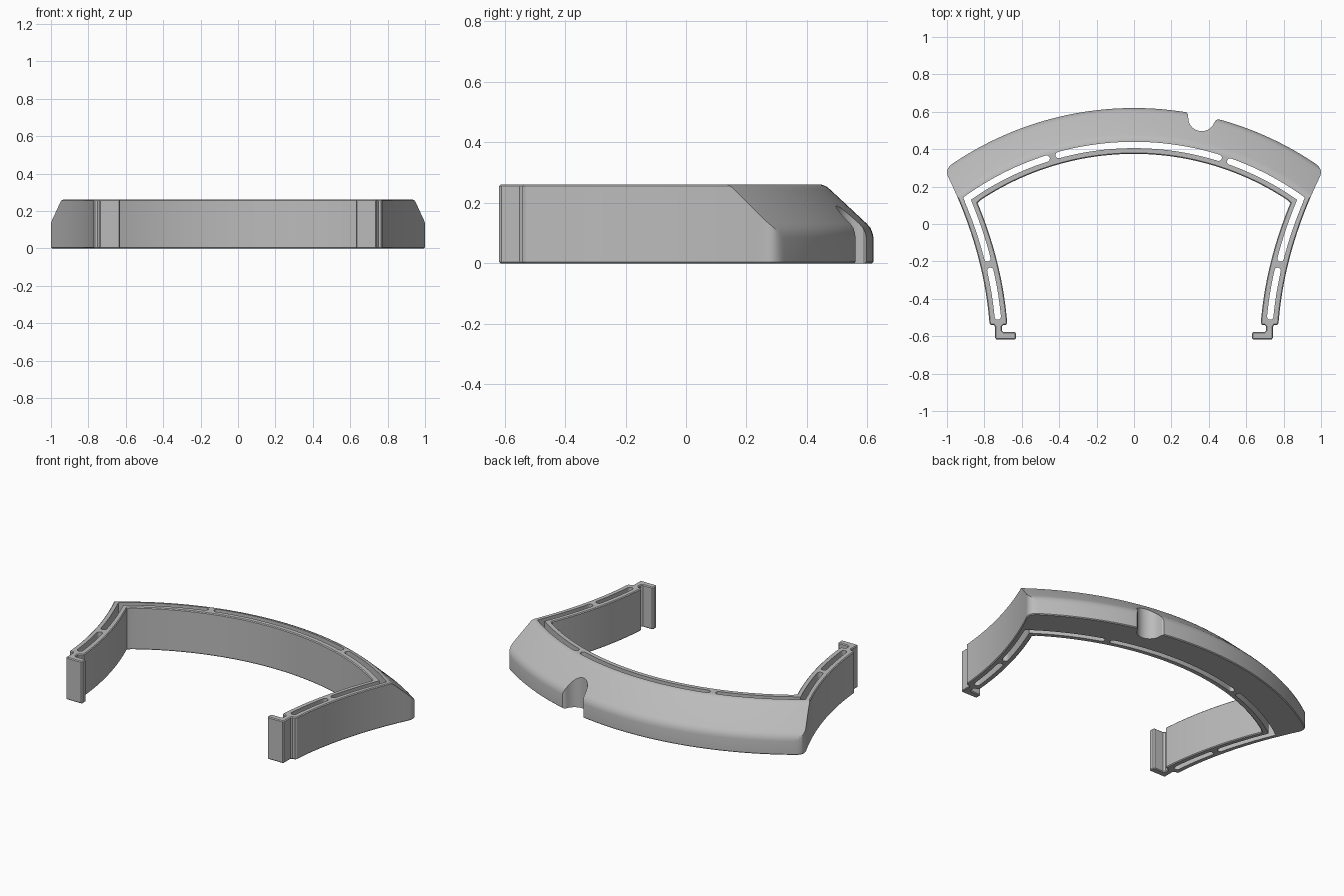
import bpy, bmesh, math
from mathutils import Vector

if "Cube" in bpy.data.objects:
    bpy.data.objects.remove(bpy.data.objects["Cube"])

HEIGHT = 0.26
CENTRE_Y = -1.11          # shared centre of every back arc
R_OUT, R_IN, R_SLOT = 1.73, 1.485, 1.5325
ARM_WIDTH = 0.095


def span(a, b, n):
    return [a + (b - a) * i / n for i in range(n + 1)]


def arc_point(r, x):
    return Vector((x, math.sqrt(r * r - x * x) + CENTRE_Y))


def arm_point(inset, y):
    x = 0.772 + 0.186 * (y + 0.54) + 0.26 * (y + 0.54) * (y + 0.11)
    return Vector((x - inset, y))


def offset(pts, d, closed):
    """Move a path sideways to its left, with mitred corners."""
    out, n = [], len(pts)
    for i, p in enumerate(pts):
        a = pts[i - 1] if closed or i else p
        b = pts[(i + 1) % n] if closed or i < n - 1 else p
        dirs = [v.normalized() for v in (p - a, b - p) if v.length > 1e-7]
        t = sum(dirs, Vector((0, 0))).normalized()
        out.append(p + Vector((-t.y, t.x)) * d / max(t.dot(dirs[0]), 0.4))
    return out


def make_object(name, bm):
    bmesh.ops.recalc_face_normals(bm, faces=bm.faces)
    mesh = bpy.data.meshes.new(name)
    bm.to_mesh(mesh)
    bm.free()
    ob = bpy.data.objects.new(name, mesh)
    bpy.context.collection.objects.link(ob)
    return ob


def loft(name, rings, closed=False):
    """Skin equal rings; cap both ends or close into a loop."""
    bm = bmesh.new()
    loops = [[bm.verts.new(p) for p in ring] for ring in rings]
    n = len(loops[0])
    for a, b in zip(loops, loops[1:]):
        for i in range(n):
            j = (i + 1) % n
            bm.faces.new((a[i], a[j], b[j], b[i]))
    bm.faces.new(loops[0])
    bm.faces.new(loops[-1])
    return make_object(name, bm)


def prism(name, pts, z0, z1):
    return loft(name, [[(p.x, p.y, z) for p in pts] for z in (z0, z1)])


def cut(target, cutter):
    cutter.hide_render = True
    mod = target.modifiers.new("cut", 'BOOLEAN')
    mod.operation, mod.solver, mod.object = 'DIFFERENCE', 'EXACT', cutter
    bpy.context.view_layer.objects.active = target
    bpy.ops.object.modifier_apply(modifier=mod.name)
    bpy.data.objects.remove(cutter)


# Half outline: back arc, rounded shoulder, arm, hooked foot, inner side
half = [arc_point(R_OUT, x) for x in span(0, 0.965, 36)]
p0, p1, p2 = half[-1], Vector((1.015, 0.295)), arm_point(0, 0.25)
half += [p0 * (1 - t) ** 2 + p1 * 2 * t * (1 - t) + p2 * t * t for t in span(0, 1, 10)[1:]]
half += [arm_point(0, y) for y in span(0.25, -0.53, 24)[1:]]
foot = [(0.765, -0.54), (0.75, -0.54), (0.742, -0.55), (0.742, -0.61),
        (0.735, -0.618), (0.637, -0.618), (0.63, -0.61), (0.63, -0.586),
        (0.637, -0.578), (0.698, -0.578), (0.707, -0.569), (0.707, -0.549),
        (0.698, -0.54), (0.686, -0.54)]
half += [Vector(p) for p in foot]
half += [arm_point(ARM_WIDTH, y) for y in span(-0.53, 0.112, 20)]
half += [arc_point(R_IN, x) for x in span(0.82, 0, 32)]
mirrored = [Vector((-p.x, p.y)) for p in reversed(half[1:-1])]
outline = list(reversed(half + mirrored))

# Main band with softened rims
RIM = 0.005
inset = offset(outline, RIM, True)
frame = loft("headband_frame", [
    [(p.x, p.y, z) for p in ring] for ring, z in (
        (inset, 0), (outline, RIM), (outline, HEIGHT - RIM), (inset, HEIGHT))])

# Sloped upper back edge, swept around the shared centre
profile = [(1.545, 0.28), (1.56, 0.26), (1.576, 0.253), (1.59, 0.241),
           (1.708, 0.131), (1.72, 0.117), (1.727, 0.10), (1.731, 0.08),
           (1.85, 0.08), (1.85, 0.28)]
cut(frame, loft("slope_cutter", [
    [(r * math.sin(a), r * math.cos(a) + CENTRE_Y, z) for r, z in profile]
    for a in span(-0.8, 0.8, 90)]))

# Rounded notch in the back edge
notch = [Vector(p) for p in ((0.262, 0.68), (0.268, 0.601), (0.281, 0.597), (0.289, 0.586))]
notch += [Vector((0.362 + 0.072 * math.cos(a), 0.568 + 0.072 * math.sin(a)))
          for a in span(math.pi, math.radians(340), 18)]
notch += [Vector(p) for p in ((0.437, 0.554), (0.448, 0.560), (0.462, 0.558), (0.47, 0.68))]
cut(frame, prism("notch_cutter", notch, -0.1, 0.4))


def slot(path, width=0.034):
    """Cut a round-ended through slot along a path."""
    w = width / 2
    left, right = offset(path, w, False), offset(path, -w, False)

    def cap(end, start):
        v = start - end
        return [end + Vector((v.x * math.cos(a) + v.y * math.sin(a),
                              v.y * math.cos(a) - v.x * math.sin(a)))
                for a in span(0, math.pi, 8)[1:-1]]
    pts = left + cap(path[-1], left[-1]) + right[::-1] + cap(path[0], right[0])
    cut(frame, prism("slot_cutter", pts, -0.1, 0.4))


# Slots: centre back, one around each shoulder, one low in each arm
slot([arc_point(R_SLOT, x) for x in span(-0.403, 0.453, 30)])
for side, start in ((1, 0.514), (-1, 0.467)):
    around = [arc_point(R_SLOT, x) for x in span(start, 0.8925, 16)]
    around += [arm_point(ARM_WIDTH / 2, y) for y in span(0.137, -0.185, 14)[1:]]
    low = [arm_point(ARM_WIDTH / 2, y) for y in span(-0.25, -0.495, 10)]
    for path in (around, low):
        slot([Vector((side * p.x, p.y)) for p in path])

# Single grey plastic
grey = bpy.data.materials.new("grey_plastic")
grey.use_nodes = True
colour = (0.5, 0.5, 0.5, 1)
grey.diffuse_color = colour
grey.node_tree.nodes["Principled BSDF"].inputs["Base Color"].default_value = colour
frame.data.materials.clear()
frame.data.materials.append(grey)

bpy.ops.object.select_all(action='DESELECT')
frame.select_set(True)
bpy.context.view_layer.objects.active = frame
bpy.ops.object.shade_smooth_by_angle(angle=math.radians(30))
